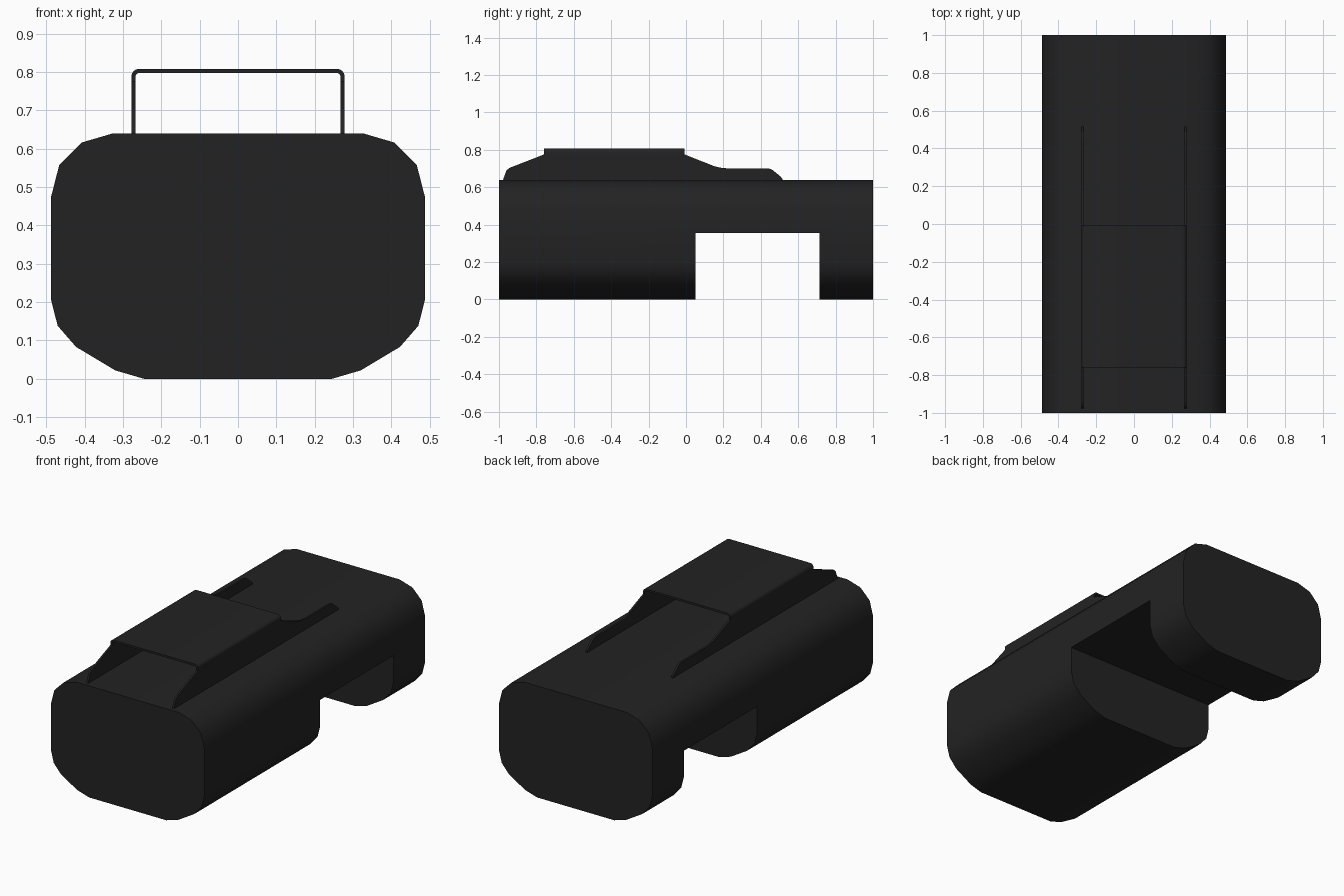
import bpy, bmesh, math

cube = bpy.data.objects.get("Cube")
if cube:
    bpy.data.objects.remove(cube, do_unlink=True)

black = bpy.data.materials.new("matte black")
black.use_nodes = True
COLOUR = (0.0165, 0.0165, 0.0165, 1)
black.diffuse_color = COLOUR
black.node_tree.nodes["Principled BSDF"].inputs["Base Color"].default_value = COLOUR


def extrude(name, outline, axis, start, end):
    """Extrude an (x, z) outline along y, or a (y, z) outline along x."""
    bm = bmesh.new()
    place = (lambda a, b: (a, start, b)) if axis == "y" else (lambda a, b: (start, a, b))
    face = bm.faces.new([bm.verts.new(place(a, b)) for a, b in outline])
    moved = bmesh.ops.extrude_face_region(bm, geom=[face])["geom"]
    shift = (0, end - start, 0) if axis == "y" else (end - start, 0, 0)
    bmesh.ops.translate(bm, vec=shift, verts=[v for v in moved if isinstance(v, bmesh.types.BMVert)])
    bmesh.ops.recalc_face_normals(bm, faces=bm.faces)
    mesh = bpy.data.meshes.new(name)
    bm.to_mesh(mesh)
    bm.free()
    mesh.materials.append(black)
    obj = bpy.data.objects.new(name, mesh)
    bpy.context.collection.objects.link(obj)
    return obj


def mirrored(half):
    return half + [(-x, z) for x, z in reversed(half)]


def smooth(obj, degrees):
    bpy.ops.object.select_all(action="DESELECT")
    obj.select_set(True)
    bpy.context.view_layer.objects.active = obj
    bpy.ops.object.shade_smooth_by_angle(angle=math.radians(degrees))


# Long rounded body
body = extrude("body", mirrored([
    (0.245, 0), (0.32, 0.022), (0.422, 0.083), (0.47, 0.138), (0.487, 0.205),
    (0.487, 0.475), (0.466, 0.557), (0.407, 0.616), (0.325, 0.64)]), "y", -1, 1)

# Square notch through the underside
cutter = extrude("notch_cutter", [(0.05, -0.2), (0.715, -0.2), (0.715, 0.355), (0.05, 0.355)],
                 "x", -0.7, 0.7)
cutter.hide_render = True
notch = body.modifiers.new("notch", "BOOLEAN")
notch.operation = "DIFFERENCE"
notch.solver = "EXACT"
notch.object = cutter
bpy.context.view_layer.objects.active = body
bpy.ops.object.modifier_apply(modifier="notch")
bpy.data.objects.remove(cutter, do_unlink=True)
smooth(body, 40)

# Thin side rails, one on each side
OUTER, THICK, TOP, SEAM = 0.278, 0.011, 0.808, 0.775
rail = [(-0.98, 0.63), (-0.975, 0.65), (-0.96, 0.69), (-0.945, 0.703), (-0.76, SEAM),
        (-0.007, SEAM), (0.15, 0.713), (0.18, 0.705), (0.22, 0.701), (0.44, 0.701),
        (0.46, 0.694), (0.505, 0.658), (0.515, 0.645), (0.515, 0.63)]
for side, name in ((1, "left_rail"), (-1, "right_rail")):
    extrude(name, rail, "x", side * OUTER, side * (OUTER - THICK))


# Flat cover bridging the rails, with rounded edges
def corner(radius):
    cx, cz = OUTER - 0.02, TOP - 0.02
    return [(cx + radius * math.cos(a), cz + radius * math.sin(a))
            for a in (math.pi / 2 * i / 4 for i in range(5))]


outer = mirrored([(OUTER, SEAM)] + corner(0.02))
inner = mirrored([(OUTER - THICK, SEAM)] + corner(0.02 - THICK))
cover = extrude("top_cover", outer + inner[::-1], "y", -0.76, -0.007)
smooth(cover, 35)
